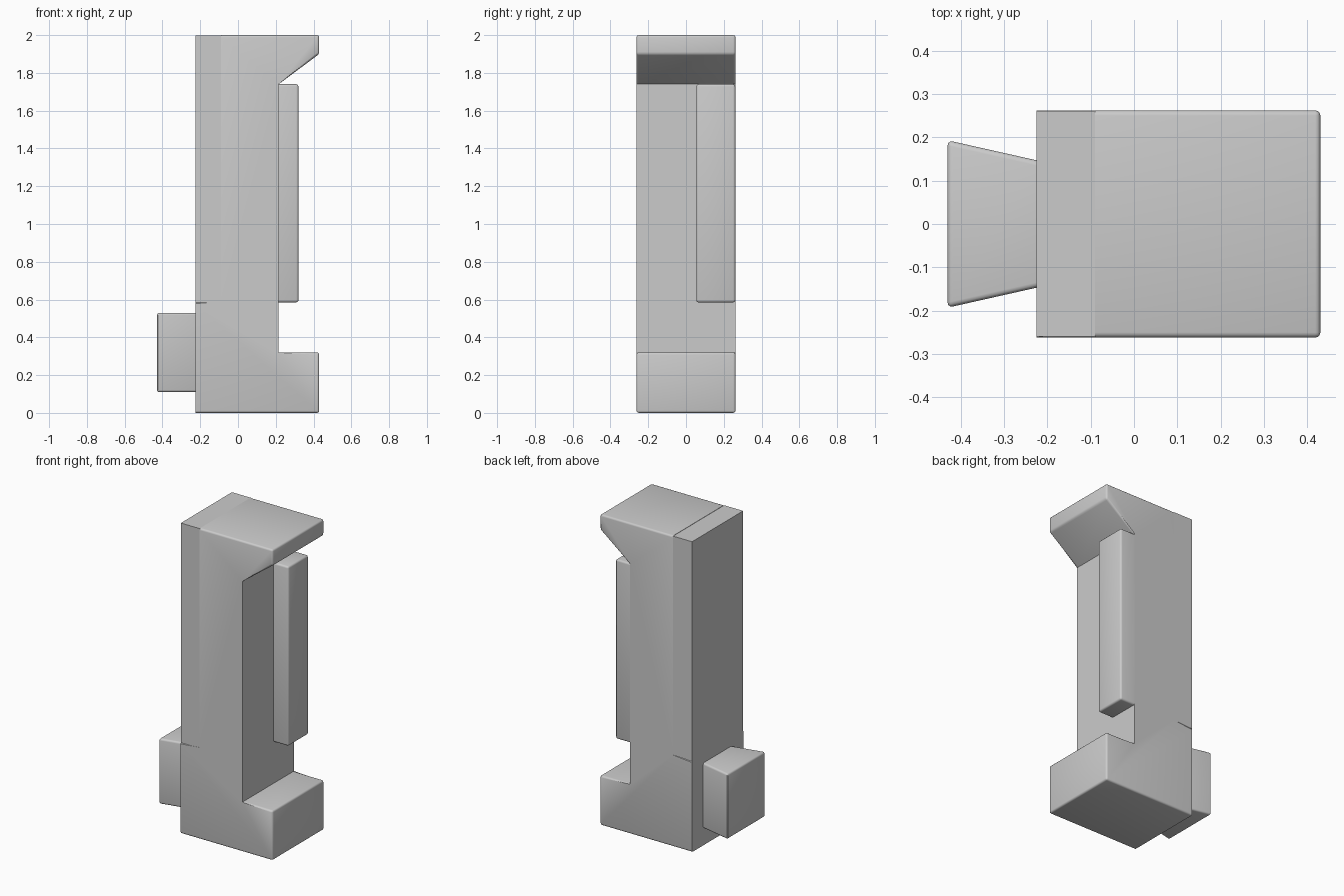
import bpy
import bmesh

default = bpy.data.objects.get("Cube")
if default:
    bpy.data.objects.remove(default, do_unlink=True)

grey = bpy.data.materials.new("plain grey")
grey.use_nodes = True
COLOR = (0.6, 0.6, 0.6, 1)
grey.diffuse_color = COLOR
grey.node_tree.nodes["Principled BSDF"].inputs["Base Color"].default_value = COLOR

BACK, STEP, WALL, TIP = -0.225, -0.09, 0.215, 0.43
HALF = 0.262


def prism(name, outline, to_point, low, high, sharp_x=(), radius=0.012):
    """Extrude an outline, rounding every edge except those lying in a sharp x plane."""
    bm = bmesh.new()
    ends = [[bm.verts.new(to_point(a, b, d)) for a, b in outline] for d in (low, high)]
    bm.faces.new(ends[0])
    bm.faces.new(ends[1])
    count = len(outline)
    for i in range(count):
        j = (i + 1) % count
        bm.faces.new((ends[0][i], ends[0][j], ends[1][j], ends[1][i]))
    bmesh.ops.recalc_face_normals(bm, faces=bm.faces[:])

    def in_sharp_plane(edge):
        return any(all(abs(v.co.x - x) < 1e-4 for v in edge.verts) for x in sharp_x)

    if radius:
        soft = [e for e in bm.edges if not in_sharp_plane(e)]
        bmesh.ops.bevel(bm, geom=soft, offset=radius, segments=3, profile=0.5,
                        affect='EDGES', clamp_overlap=True)
    mesh = bpy.data.meshes.new(name)
    bm.to_mesh(mesh)
    bm.free()
    mesh.materials.append(grey)
    obj = bpy.data.objects.new(name, mesh)
    bpy.context.collection.objects.link(obj)
    bpy.ops.object.select_all(action='DESELECT')
    obj.select_set(True)
    bpy.context.view_layer.objects.active = obj
    bpy.ops.object.shade_smooth_by_angle(angle=0.6)
    return obj


def side_point(x, z, y):
    return (x, y, z)


def plan_point(x, y, z):
    return (x, y, z)


def rectangle(x0, x1, b0, b1):
    return [(x0, b0), (x1, b0), (x1, b1), (x0, b1)]


# Main body: foot, upright with a stepped back, and sloping hook on top
prism("body", [(BACK, 0), (TIP, 0), (TIP, 0.32), (WALL, 0.32), (WALL, 1.74),
               (TIP, 1.9), (TIP, 2), (STEP, 2), (STEP, 0.59), (BACK, 0.59)],
      side_point, -HALF, HALF, sharp_x=(BACK, STEP, WALL))

# Square-edged slab filling the step
prism("back_slab", rectangle(BACK, STEP, 0.58, 1.998), side_point,
      -HALF + 0.002, HALF - 0.002, radius=0)

# Raised strip on one half of the recessed wall
prism("side_strip", rectangle(WALL - 0.02, 0.32, 0.055, HALF - 0.001), plan_point,
      0.585, 1.74, sharp_x=(WALL - 0.02,))

# Flared dovetail block
prism("dovetail", [(-TIP, -0.193), (BACK, -0.147), (BACK, 0.147), (-TIP, 0.193)],
      plan_point, 0.11, 0.53, sharp_x=(BACK,))
